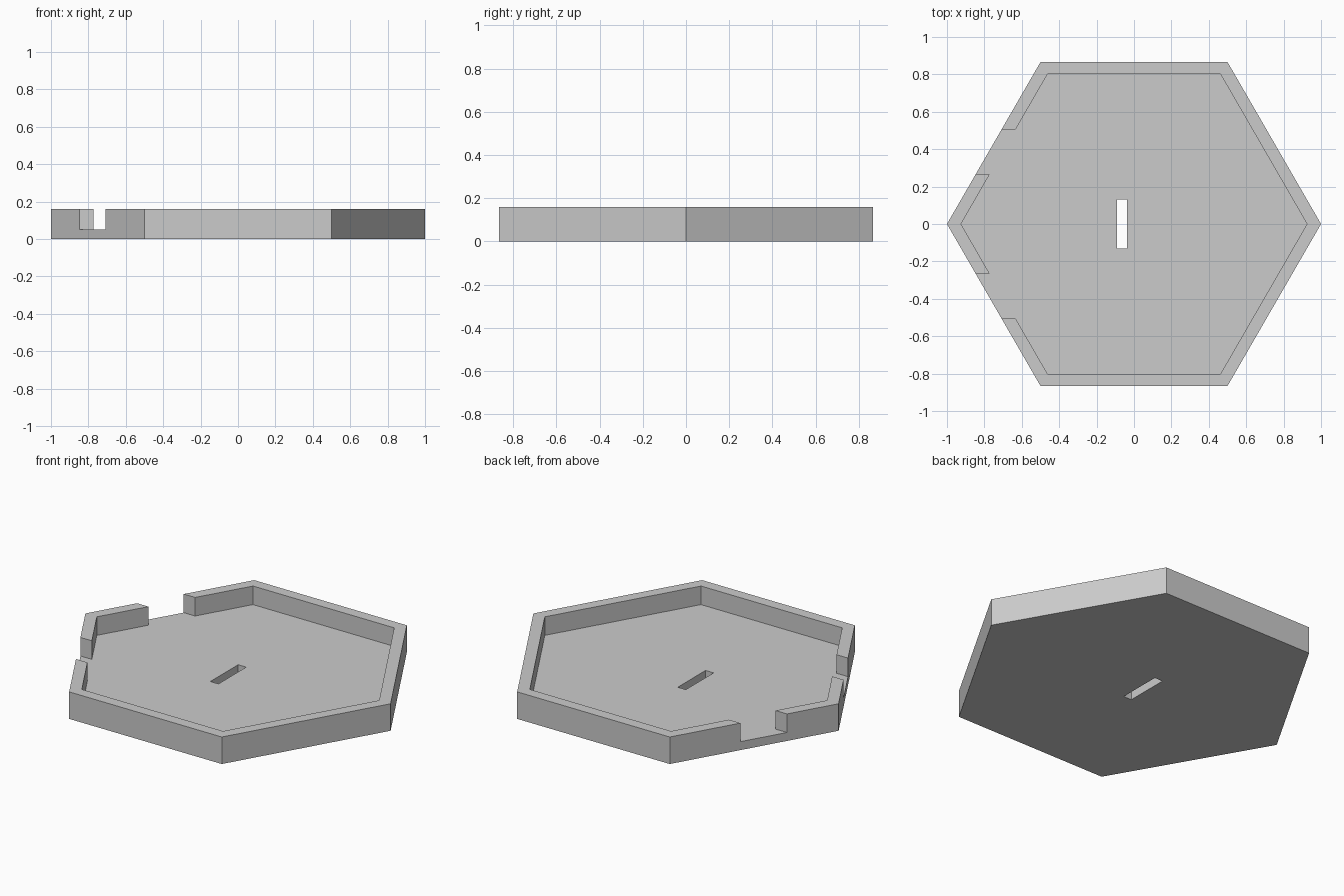
import bpy, bmesh
from math import cos, sin, pi, sqrt

cube = bpy.data.objects.get("Cube")
if cube:
    bpy.data.objects.remove(cube, do_unlink=True)

HEIGHT, FLOOR = 0.16, 0.05
OUTER, INNER = 1.0, 0.925
NOTCH_LOW, NOTCH_HIGH = 0.265, 0.504

grey = bpy.data.materials.new("light_grey")
grey.use_nodes = True
colour = (0.6, 0.6, 0.6, 1)
grey.diffuse_color = colour
grey.node_tree.nodes["Principled BSDF"].inputs["Base Color"].default_value = colour


def prism(name, outline, z0, z1):
    """Extrude a flat outline from z0 to z1."""
    bm = bmesh.new()
    base = bm.faces.new([bm.verts.new((x, y, z0)) for x, y in outline])
    grown = bmesh.ops.extrude_face_region(bm, geom=[base])["geom"]
    verts = [g for g in grown if isinstance(g, bmesh.types.BMVert)]
    bmesh.ops.translate(bm, verts=verts, vec=(0, 0, z1 - z0))
    bmesh.ops.recalc_face_normals(bm, faces=bm.faces[:])
    mesh = bpy.data.meshes.new(name)
    bm.to_mesh(mesh)
    bm.free()
    mesh.materials.append(grey)
    obj = bpy.data.objects.new(name, mesh)
    bpy.context.collection.objects.link(obj)
    return obj


def hexagon(radius):
    return [(radius * cos(i * pi / 3), radius * sin(i * pi / 3)) for i in range(6)]


def wall_x(y):
    """Inner face of the two right-hand walls at distance y from the middle."""
    return -INNER + y / sqrt(3)


# Hexagonal tray body
tray = prism("hexagonal_tray", hexagon(OUTER), 0, HEIGHT)

# Cavity outline, running out through both wall notches
notch = [(wall_x(NOTCH_HIGH), NOTCH_HIGH), (-1.2, NOTCH_HIGH),
         (-1.2, NOTCH_LOW), (wall_x(NOTCH_LOW), NOTCH_LOW)]
corners = hexagon(INNER)
cavity = (corners[:3] + notch + [corners[3]]
          + [(x, -y) for x, y in reversed(notch)] + corners[4:])

# Through slot in the floor
slot = [(-0.09, -0.13), (-0.037, -0.13), (-0.037, 0.13), (-0.09, 0.13)]

cutters = [prism("cavity_cutter", cavity, FLOOR, HEIGHT + 0.2),
           prism("slot_cutter", slot, -0.2, FLOOR + 0.05)]
for cutter in cutters:
    cutter.hide_render = True
    cutter.hide_viewport = True
    cut = tray.modifiers.new(cutter.name, "BOOLEAN")
    cut.operation = "DIFFERENCE"
    cut.solver = "EXACT"
    cut.object = cutter
